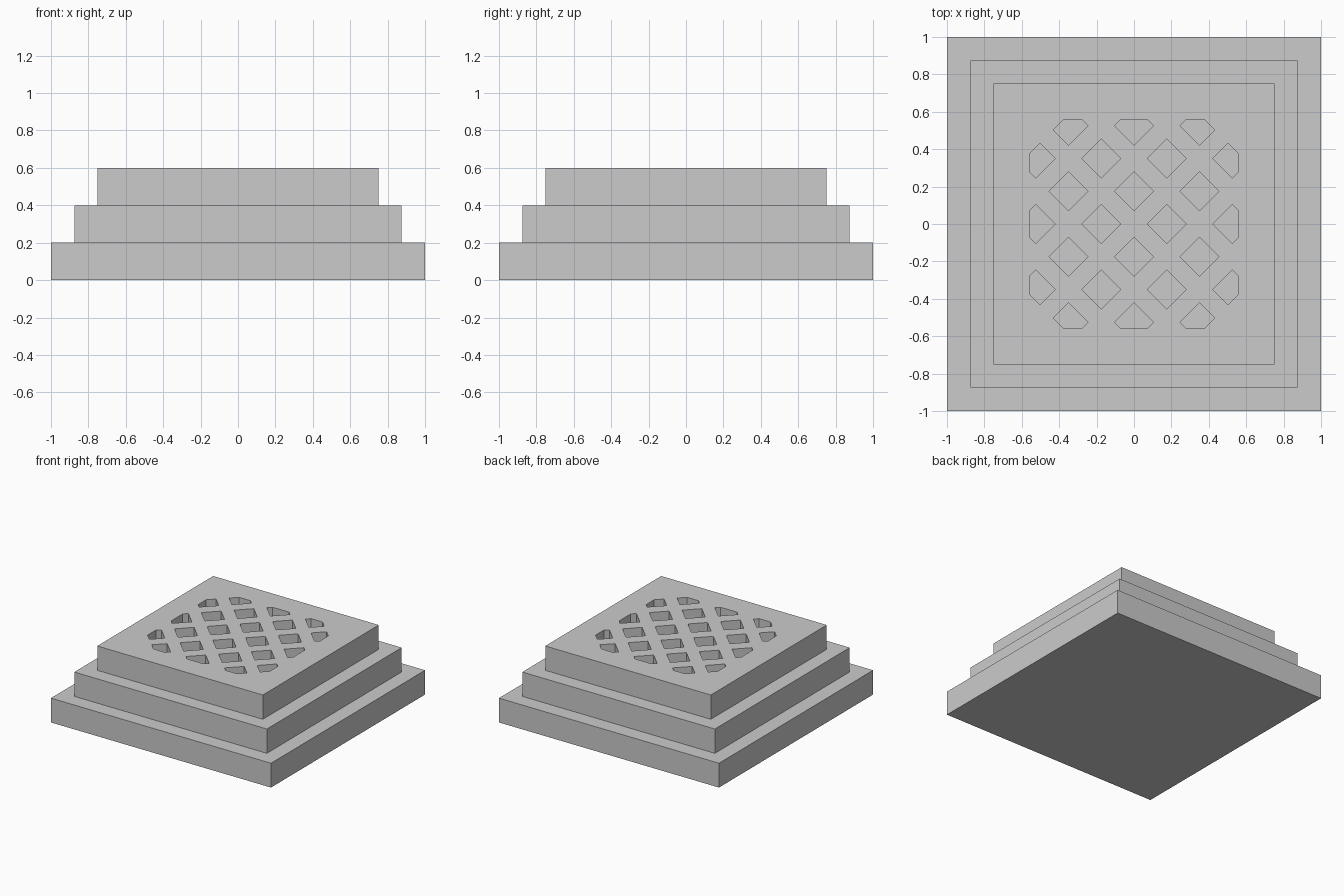
import bpy, bmesh, math
from mathutils import Vector

if "Cube" in bpy.data.objects:
    bpy.data.objects.remove(bpy.data.objects["Cube"])


def tier(name, half, z0, z1):
    bm = bmesh.new()
    bmesh.ops.create_cube(bm, size=1)
    for v in bm.verts:
        v.co = (v.co.x * 2 * half, v.co.y * 2 * half, z0 + (v.co.z + 0.5) * (z1 - z0))
    return make_object(name, bm)


def make_object(name, bm):
    mesh = bpy.data.meshes.new(name)
    bm.to_mesh(mesh)
    bm.free()
    obj = bpy.data.objects.new(name, mesh)
    bpy.context.collection.objects.link(obj)
    return obj


# Three stacked square tiers
tier("base_tier", 1.0, 0.0, 0.2)
tier("middle_tier", 0.875, 0.2, 0.4)
top = tier("top_grate", 0.7525, 0.4, 0.6)

# Checkerboard of diamond openings
PITCH, R = 0.175, 0.105
bm = bmesh.new()
for i in range(-3, 4):
    for j in range(-3, 4):
        if (i + j) % 2:
            x, y = i * PITCH, j * PITCH
            bm.faces.new([bm.verts.new((x + dx, y + dy, 0.3))
                          for dx, dy in ((R, 0), (0, R), (-R, 0), (0, -R))])

# Trim the pattern to a square with chamfered corners
for k in range(8):
    n = Vector((math.cos(k * math.pi / 4), math.sin(k * math.pi / 4), 0))
    dist = 0.935 / math.sqrt(2) if k % 2 else 0.555
    bmesh.ops.bisect_plane(bm, geom=bm.verts[:] + bm.edges[:] + bm.faces[:],
                           plane_co=n * dist, plane_no=n, clear_outer=True)

# Extrude openings into prisms and cut them through the top tier
ext = bmesh.ops.extrude_face_region(bm, geom=bm.faces[:], use_keep_orig=True)
for v in ext["geom"]:
    if isinstance(v, bmesh.types.BMVert):
        v.co.z = 0.7
bmesh.ops.recalc_face_normals(bm, faces=bm.faces[:])
cutter = make_object("opening_cutter", bm)
cutter.hide_render = True

mod = top.modifiers.new("openings", 'BOOLEAN')
mod.operation = 'DIFFERENCE'
mod.solver = 'EXACT'
mod.object = cutter
bpy.context.view_layer.objects.active = top
bpy.ops.object.modifier_apply(modifier=mod.name)
bpy.data.objects.remove(cutter)
